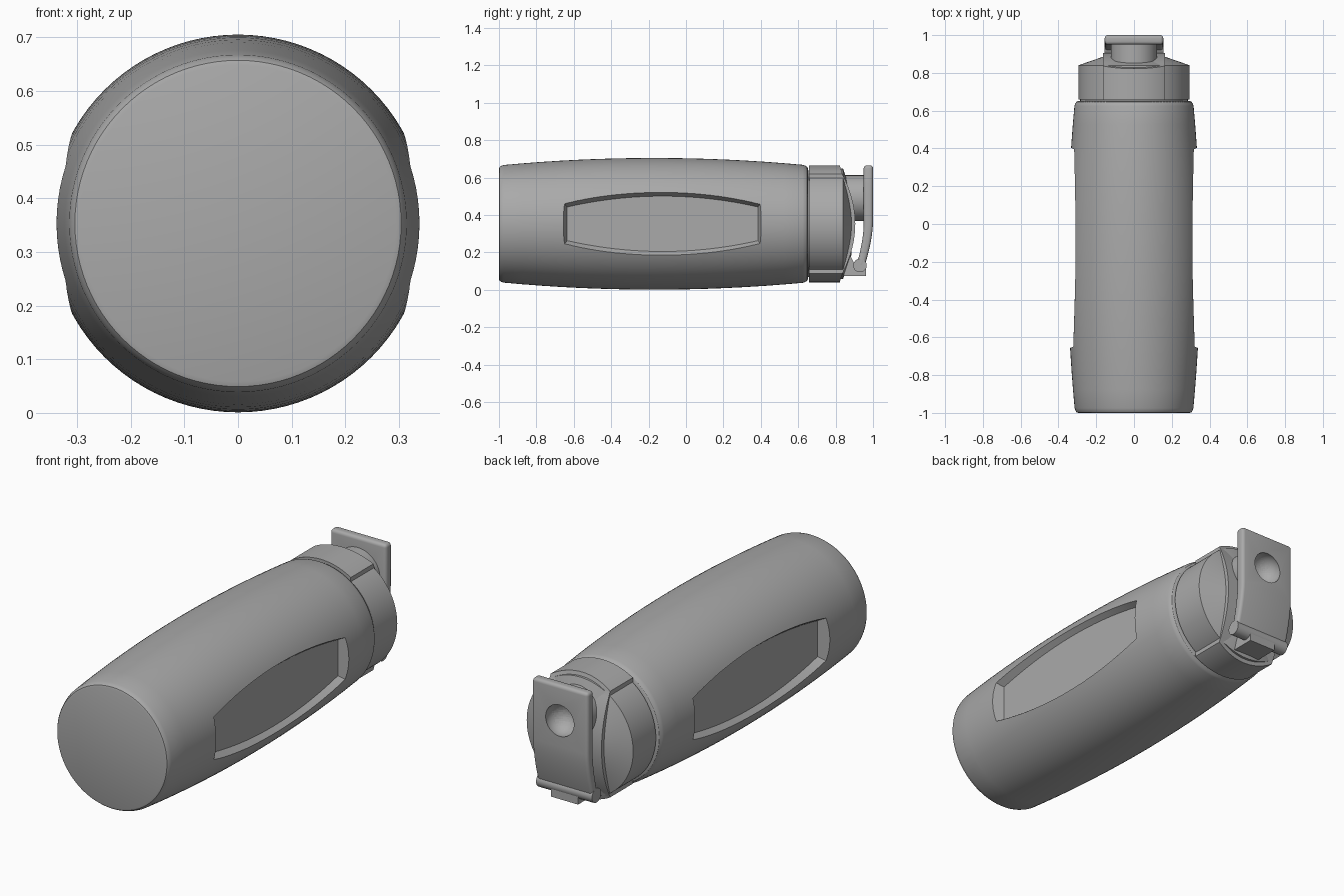
import bpy, bmesh, math
from mathutils import Vector, Matrix

AXIS_Z = 0.353
cube = bpy.data.objects.get("Cube")
if cube:
    bpy.data.objects.remove(cube)

grey = bpy.data.materials.new("mid_grey")
grey.use_nodes = True
grey.diffuse_color = (0.4, 0.4, 0.4, 1)
grey.node_tree.nodes["Principled BSDF"].inputs["Base Color"].default_value = (0.4, 0.4, 0.4, 1)


def make(name, bm):
    bmesh.ops.recalc_face_normals(bm, faces=bm.faces)
    mesh = bpy.data.meshes.new(name)
    bm.to_mesh(mesh)
    bm.free()
    mesh.materials.append(grey)
    obj = bpy.data.objects.new(name, mesh)
    bpy.context.collection.objects.link(obj)
    return obj


def loft(name, rings):
    """Skin closed rings of points and cap both ends."""
    bm = bmesh.new()
    loops = [[bm.verts.new(p) for p in ring] for ring in rings]
    for a, b in zip(loops, loops[1:]):
        for i in range(len(a)):
            j = (i + 1) % len(a)
            bm.faces.new((a[i], a[j], b[j], b[i]))
    bm.faces.new(loops[0])
    bm.faces.new(loops[-1])
    return make(name, bm)


def lathe(name, profile, z=AXIS_Z, steps=96):
    """Turn (y, radius) points around a lengthwise axis."""
    turn = [2 * math.pi * i / steps for i in range(steps)]
    return loft(name, [[(r * math.cos(t), y, z + r * math.sin(t)) for t in turn]
                       for y, r in profile])


def extrude_x(name, outline, half):
    """Extrude a (y, z) outline sideways."""
    return loft(name, [[(x, y, z) for y, z in outline] for x in (-half, half)])


def apply_all(obj):
    bpy.ops.object.select_all(action='DESELECT')
    bpy.context.view_layer.objects.active = obj
    obj.select_set(True)
    for mod in list(obj.modifiers):
        bpy.ops.object.modifier_apply(modifier=mod.name)


def boolean(obj, cutter, operation='DIFFERENCE'):
    mod = obj.modifiers.new("cut", 'BOOLEAN')
    mod.operation, mod.object, mod.solver = operation, cutter, 'EXACT'
    apply_all(obj)
    bpy.data.objects.remove(cutter)


def bevel(obj, width, segments=4):
    mod = obj.modifiers.new("round", 'BEVEL')
    mod.width, mod.segments, mod.limit_method = width, segments, 'ANGLE'
    mod.angle_limit = math.radians(40)
    apply_all(obj)


def smooth(obj, angle=30):
    apply_all(obj)
    bpy.ops.object.shade_smooth_by_angle(angle=math.radians(angle))


# Bulging bottle body with softened ends
def body_radius(y):
    return 0.352 - 0.058 * (y + 0.17) ** 2


profile = [(-1.0, 0.295), (-0.997, 0.304), (-0.99, 0.309)]
profile += [(y, body_radius(y)) for y in (-0.975 + i * 0.1 for i in range(17))]
profile += [(0.635, 0.312), (0.647, 0.305), (0.652, 0.295)]
body = lathe("bottle_body", profile)


# Sunken grip panels on both sides
def panel_ring(x, y0, y1, end, middle):
    n = 24
    arc = []
    for i in range(n + 1):
        t = i / n
        arc.append((y0 + (y1 - y0) * t, end + (middle - end) * (1 - (2 * t - 1) ** 2)))
    return ([(x, y, AXIS_Z + h) for y, h in arc]
            + [(x, y, AXIS_Z - h) for y, h in reversed(arc)])


for side in (-1, 1):
    cutter = loft("panel_cutter", [
        panel_ring(side * 0.285, -0.635, 0.385, 0.09, 0.148),
        panel_ring(side * 0.36, -0.665, 0.412, 0.125, 0.21)])
    boolean(body, cutter)
smooth(body)

# Recessed neck and cone-topped cap
smooth(lathe("neck", [(0.63, 0.285), (0.67, 0.285)]))
smooth(lathe("cap", [(0.66, 0.295), (0.84, 0.295), (0.885, 0.165)]), 15)

# Raised central band over the cap, with an arched end
arc = [(0.838 + 0.067 * (1 - (i / 12) ** 2), AXIS_Z + 0.262 * i / 12)
       for i in range(-12, 13)]
outline = [(0.657, 0.0), (0.82, 0.0), (0.822, 0.04)] + arc + [(0.822, 0.666), (0.82, 0.7), (0.657, 0.7)]
band = extrude_x("cap_band", outline, 0.165)
boolean(band, lathe("band_limit", [(0.6, 0.313), (1.0, 0.313)]), 'INTERSECT')
smooth(band, 20)

# Drinking spout
SPOUT_Z = 0.49
smooth(lathe("spout", [(0.83, 0.123), (0.955, 0.123)], SPOUT_Z, 64))

# Flip lid: flat plate that curves down to the hinge, with a round dimple
path = [(0.975, 0.665), (0.975, 0.36)]
for i in range(1, 11):
    t = i / 10
    path.append((0.975 - 0.045 * t ** 1.7, 0.36 - 0.24 * t))
outer, inner = [], []
for i, p in enumerate(path):
    a, b = path[max(i - 1, 0)], path[min(i + 1, len(path) - 1)]
    tangent = Vector((b[0] - a[0], b[1] - a[1])).normalized()
    normal = Vector((-tangent.y, tangent.x)) * (0.025 - 0.004 * i / len(path))
    outer.append(tuple(Vector(p) + normal))
    inner.append(tuple(Vector(p) - normal))
lid = extrude_x("flip_lid", outer + inner[::-1], 0.155)
bevel(lid, 0.016)
bm = bmesh.new()
bmesh.ops.create_uvsphere(bm, u_segments=48, v_segments=24, radius=0.08,
                          matrix=Matrix.Translation((0, 0.985, SPOUT_Z)))
dimple = make("dimple_cutter", bm)
boolean(lid, dimple)
smooth(lid)
bm = bmesh.new()
bmesh.ops.create_uvsphere(bm, u_segments=48, v_segments=24, radius=0.08,
                          matrix=Matrix.Translation((0, 0.985, SPOUT_Z)))
boolean(bpy.data.objects["spout"], make("spout_cutter", bm))
smooth(bpy.data.objects["spout"])

# Hinge pin and hinge block
pin = [(0.93 + 0.036 * math.cos(i * math.pi / 16), 0.13 + 0.036 * math.sin(i * math.pi / 16))
       for i in range(32)]
smooth(extrude_x("hinge_pin", pin, 0.155))
extrude_x("hinge_block", [(0.82, 0.075), (0.962, 0.075), (0.962, 0.12), (0.93, 0.15),
                          (0.9, 0.14), (0.87, 0.2), (0.82, 0.2)], 0.075)
